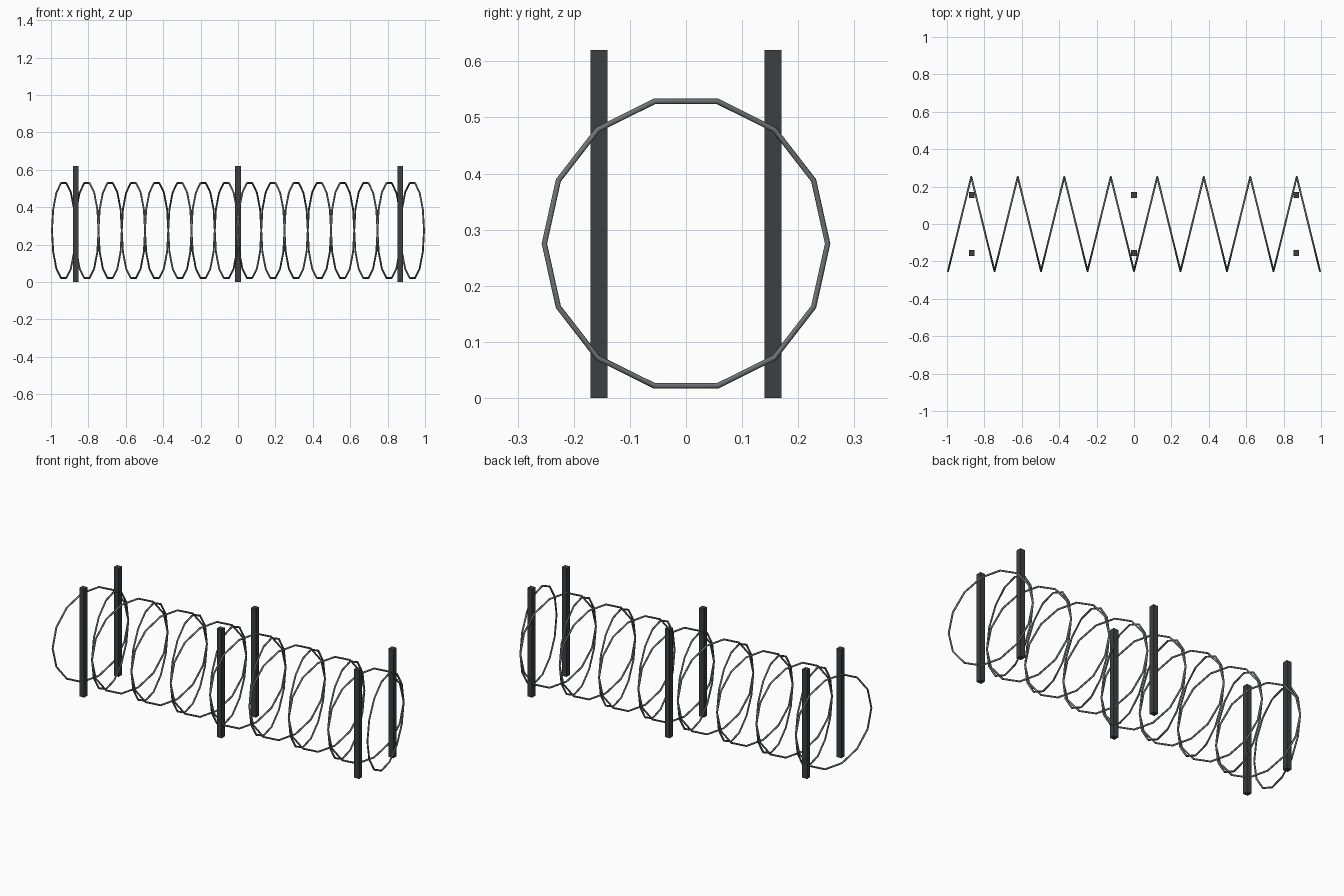
import bpy
from math import sin, cos, radians
from mathutils import Matrix

if "Cube" in bpy.data.objects:
    bpy.data.objects.remove(bpy.data.objects["Cube"])


def material(name, color):
    m = bpy.data.materials.new(name)
    m.diffuse_color = (*color, 1)
    m.use_nodes = True
    m.node_tree.nodes["Principled BSDF"].inputs["Base Color"].default_value = m.diffuse_color
    return m


steel = material("steel", (0.16, 0.17, 0.18))
dark = material("dark_iron", (0.045, 0.05, 0.055))

RINGS, STEP = 16, 0.1243
RADIUS, TUBE, TILT = 0.26, 0.005, radians(13.85)
CENTRE_Z = 0.275

# Wire coil: 14-sided rings, tilted alternately so neighbours meet at the sides
for i in range(RINGS):
    a = TILT if i % 2 == 0 else -TILT
    bpy.ops.mesh.primitive_torus_add(major_segments=14, minor_segments=8,
                                     major_radius=RADIUS, minor_radius=TUBE)
    ring = bpy.context.object
    ring.name = f"wire_ring_{i + 1}"
    x = (i - (RINGS - 1) / 2) * STEP
    ring.matrix_world = Matrix(((sin(a), 0, cos(a), x),
                                (cos(a), 0, -sin(a), 0),
                                (0, 1, 0, CENTRE_Z),
                                (0, 0, 0, 1)))
    ring.data.materials.append(steel)
    bpy.ops.object.shade_smooth()

# Square posts: three pairs
for px in (-0.868, 0, 0.868):
    for py in (-0.155, 0.155):
        bpy.ops.mesh.primitive_cube_add(size=1, location=(px, py, 0.31))
        post = bpy.context.object
        post.name = "post"
        post.scale = (0.03, 0.03, 0.62)
        post.data.materials.append(dark)
